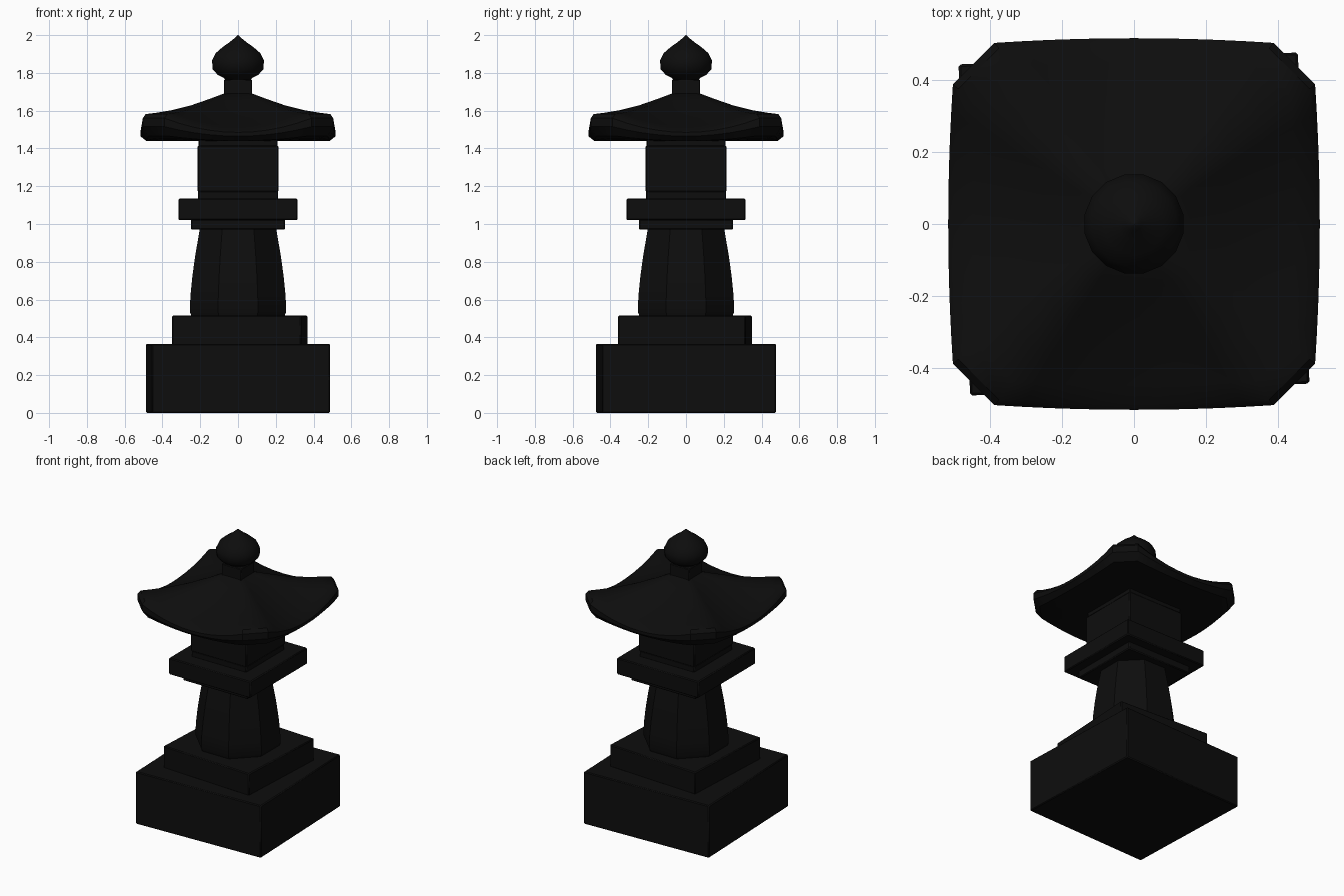
import bpy, bmesh, math
from mathutils import Matrix

if "Cube" in bpy.data.objects:
    bpy.data.objects.remove(bpy.data.objects["Cube"])

stone = bpy.data.materials.new("dark_stone")
stone.use_nodes = True
colour = (0.004, 0.004, 0.004, 1)
stone.diffuse_color = colour
bsdf = next(n for n in stone.node_tree.nodes if n.type == 'BSDF_PRINCIPLED')
bsdf.inputs["Base Color"].default_value = colour
bsdf.inputs["Roughness"].default_value = 0.9


def finish(name, bm, smooth=30):
    bmesh.ops.recalc_face_normals(bm, faces=bm.faces)
    mesh = bpy.data.meshes.new(name)
    bm.to_mesh(mesh)
    bm.free()
    mesh.materials.append(stone)
    ob = bpy.data.objects.new(name, mesh)
    bpy.context.collection.objects.link(ob)
    bpy.ops.object.select_all(action='DESELECT')
    ob.select_set(True)
    bpy.context.view_layer.objects.active = ob
    bpy.ops.object.shade_smooth_by_angle(angle=math.radians(smooth))
    return ob


def slab(name, w, d, z0, z1, turn=0, x=0, y=0, bevel=0.006):
    bm = bmesh.new()
    m = (Matrix.Translation((x, y, (z0 + z1) / 2))
         @ Matrix.Rotation(math.radians(turn), 4, 'Z')
         @ Matrix.Diagonal((w, d, z1 - z0, 1)))
    bmesh.ops.create_cube(bm, size=1, matrix=m)
    ob = finish(name, bm)
    mod = ob.modifiers.new("soft_edges", 'BEVEL')
    mod.width = bevel
    mod.segments = 1
    return ob


def loft(name, rings, smooth=30):
    """Join equal-length rings of points and cap both ends."""
    bm = bmesh.new()
    loops = [[bm.verts.new(p) for p in ring] for ring in rings]
    n = len(loops[0])
    for a, b in zip(loops, loops[1:]):
        for i in range(n):
            j = (i + 1) % n
            bm.faces.new((a[i], a[j], b[j], b[i]))
    bm.faces.new(loops[0])
    bm.faces.new(loops[-1])
    return finish(name, bm, smooth)


def turned(name, profile, sides, smooth):
    rings = []
    for r, z in profile:
        angles = [2 * math.pi * (i + 0.5) / sides for i in range(sides)]
        rings.append([(r * math.cos(a), r * math.sin(a), z) for a in angles])
    return loft(name, rings, smooth)


# Stepped base, each block set down slightly askew
slab("base_block", 0.945, 0.922, 0, 0.365, turn=2)
slab("base_step", 0.685, 0.675, 0.36, 0.515, turn=-2.9, x=0.01, y=-0.005)

# Tapered eight-sided pillar
apothem = math.cos(math.pi / 8)
pillar = [(0.245, 0.51), (0.255, 0.535), (0.252, 0.62), (0.242, 0.72),
          (0.227, 0.83), (0.202, 0.975)]
turned("pillar", [(r / apothem, z) for r, z in pillar], 8, 25)

# Platform and lamp chamber
slab("platform_collar", 0.50, 0.50, 0.97, 1.025)
slab("platform", 0.63, 0.63, 1.02, 1.135)
slab("chamber_sill", 0.425, 0.425, 1.13, 1.175)
slab("chamber", 0.43, 0.43, 1.17, 1.415)
slab("chamber_lintel", 0.42, 0.42, 1.41, 1.46)

# Roof with bowed, upswept eaves and clipped corners
STEPS = 10


def roof_ring(t, corner_z, sag):
    points = []
    for side in range(4):
        c, s = [(1, 0), (0, 1), (-1, 0), (0, -1)][side]
        for i in range(STEPS + 1):
            u = 2 * i / STEPS - 1
            out, along = t * (0.517 - 0.013 * u * u), t * 0.388 * u
            z = corner_z - sag * (1 - u * u)
            points.append((out * c - along * s, out * s + along * c, z))
    return points


roof = [(0.14, 1.692, 0), (0.3, 1.662, 0.012), (0.5, 1.627, 0.03),
        (0.7, 1.602, 0.052), (0.87, 1.588, 0.072), (0.97, 1.582, 0.086),
        (1.0, 1.56, 0.075), (1.0, 1.515, 0.05), (0.94, 1.465, 0.025),
        (0.8, 1.45, 0.01), (0.4, 1.44, 0)]
loft("roof", [roof_ring(*r) for r in roof], 35)

# Finial on a square neck
slab("finial_neck", 0.15, 0.15, 1.66, 1.765, bevel=0.004)
bud = [(0.06, 1.755), (0.075, 1.772), (0.11, 1.79), (0.137, 1.82), (0.14, 1.865),
       (0.12, 1.905), (0.085, 1.935), (0.045, 1.963), (0.02, 1.983), (0.001, 2.0)]
turned("finial_bud", bud, 16, 50)
